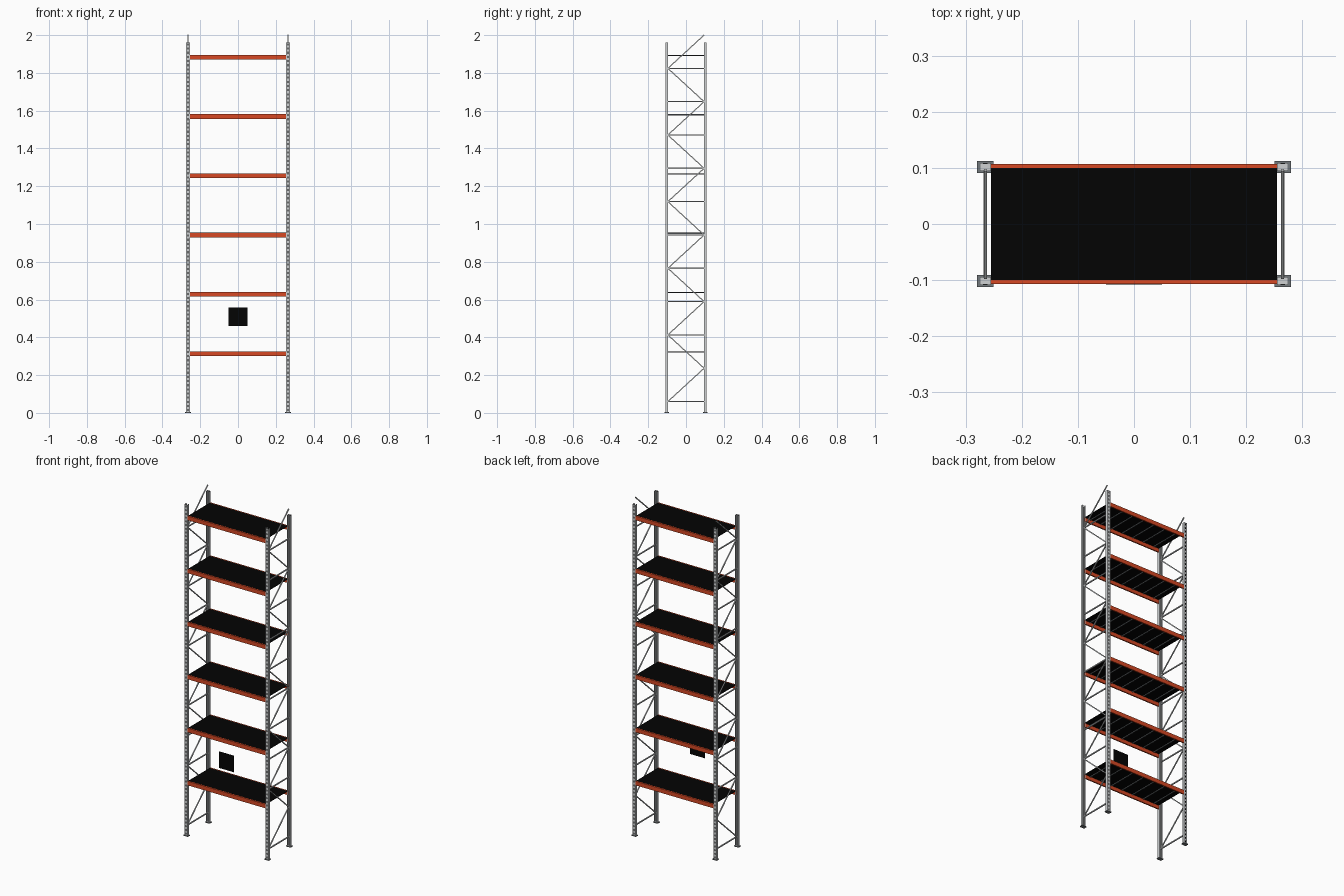
import bpy, bmesh, math
from mathutils import Vector, Matrix

if "Cube" in bpy.data.objects:
    bpy.data.objects.remove(bpy.data.objects["Cube"])


def material(name, rgb):
    m = bpy.data.materials.new(name)
    m.diffuse_color = (*rgb, 1)
    m.use_nodes = True
    m.node_tree.nodes["Principled BSDF"].inputs["Base Color"].default_value = m.diffuse_color
    return m


STEEL = material("galvanised grey", (0.62, 0.64, 0.65))
DARK = material("foot grey", (0.17, 0.19, 0.20))
ORANGE = material("beam orange", (0.68, 0.065, 0.017))
BLACK = material("deck black", (0.001, 0.001, 0.001))


def make_object(name, bm, mat, mirror=(False, False)):
    bmesh.ops.recalc_face_normals(bm, faces=bm.faces)
    me = bpy.data.meshes.new(name)
    bm.to_mesh(me)
    bm.free()
    me.materials.append(mat)
    ob = bpy.data.objects.new(name, me)
    bpy.context.collection.objects.link(ob)
    if any(mirror):
        mod = ob.modifiers.new("mirror", 'MIRROR')
        mod.use_axis = (mirror[0], mirror[1], False)
        mod.use_mirror_merge = False
    return ob


def add_box(bm, lo, hi):
    lo, hi = Vector(lo), Vector(hi)
    mat = Matrix.Translation((lo + hi) / 2) @ Matrix.Diagonal((*(hi - lo), 1))
    bmesh.ops.create_cube(bm, size=1, matrix=mat)


def add_bar(bm, a, b, w):
    a, b = Vector(a), Vector(b)
    d = b - a
    rot = d.to_track_quat('Z', 'Y').to_matrix().to_4x4()
    mat = Matrix.Translation((a + b) / 2) @ rot @ Matrix.Diagonal((w, w, d.length, 1))
    bmesh.ops.create_cube(bm, size=1, matrix=mat)


# Uprights: folded channel profile with a column of slots in the outer face
PX, TOP, BASE, PITCH = 0.265, 1.962, 0.004, 0.022
profile = [(-.004, .095), (-.0095, .095), (-.0095, .1085), (-.003, .1085),
           (.003, .1085), (.0095, .1085), (.0095, .095), (.004, .095)]
SLOT_STRIP = 3
levels = [BASE]
for i in range(int((TOP - BASE) / PITCH)):
    z = BASE + 0.005 + i * PITCH
    levels += [z, z + 0.011]
levels.append(TOP)
bm = bmesh.new()
grid = [[bm.verts.new((PX + x, -y, z)) for x, y in profile] for z in levels]
for r in range(len(levels) - 1):
    for c in range(len(profile) - 1):
        if r % 2 == 1 and c == SLOT_STRIP:
            continue
        bm.faces.new((grid[r][c], grid[r][c + 1], grid[r + 1][c + 1], grid[r + 1][c]))
posts = make_object("slotted_uprights", bm, STEEL)
sol = posts.modifiers.new("sheet", 'SOLIDIFY')
sol.thickness = 0.001
sol.offset = 0
mod = posts.modifiers.new("mirror", 'MIRROR')
mod.use_axis = (True, True, False)
mod.use_mirror_merge = False

# Dark lining behind the slots
bm = bmesh.new()
add_box(bm, (PX - 0.004, -0.1078, BASE), (PX + 0.004, -0.1072, TOP - 0.004))
make_object("slot_lining", bm, BLACK, (True, True))

# Foot plates, with a light floor inside each upright
bm = bmesh.new()
add_box(bm, (0.25, -0.1125, 0), (0.28, -0.091, 0.004))
make_object("foot_plates", bm, DARK, (True, True))
bm = bmesh.new()
add_box(bm, (PX - 0.009, -0.108, 0.004), (PX + 0.009, -0.0955, 0.005))
make_object("foot_inserts", bm, STEEL, (True, True))

# Zigzag braces and horizontal ties of the end frames
STEP, Z0, BY = 0.1764, 0.06, 0.096
zs = [Z0 + STEP * i for i in range(12)]
bm = bmesh.new()
for i in range(11):
    s = -1 if i % 2 == 0 else 1
    add_bar(bm, (PX, s * BY, zs[i]), (PX, -s * BY, zs[i + 1]), 0.0055)
make_object("diagonal_braces", bm, STEEL, (True, False))
bm = bmesh.new()
for i in range(11):
    if i != 1:
        add_bar(bm, (PX, -BY, zs[i]), (PX, BY, zs[i]), 0.006)
make_object("horizontal_ties", bm, STEEL, (True, False))

# Shelf levels: beams front and back, deck panel, supports underneath
for k in range(6):
    z = 0.314 + 0.3138 * k
    bm = bmesh.new()
    add_box(bm, (-0.256, -0.1068, z - 0.012), (0.256, -0.0995, z + 0.012))
    make_object(f"beams_{k + 1}", bm, ORANGE, (False, True))
    bm = bmesh.new()
    add_box(bm, (-0.255, -0.0995, z + 0.0095), (0.255, 0.0995, z + 0.0123))
    make_object(f"deck_{k + 1}", bm, BLACK)
    bm = bmesh.new()
    for j in range(-3, 4):
        x = j * 0.073
        add_box(bm, (x - 0.002, -0.0995, z + 0.006), (x + 0.002, 0.0995, z + 0.0095))
    make_object(f"deck_supports_{k + 1}", bm, DARK)

# Square sign plate at the front
bm = bmesh.new()
add_box(bm, (-0.05, -0.1085, 0.461), (0.05, -0.1075, 0.559))
make_object("sign_plate", bm, BLACK)
